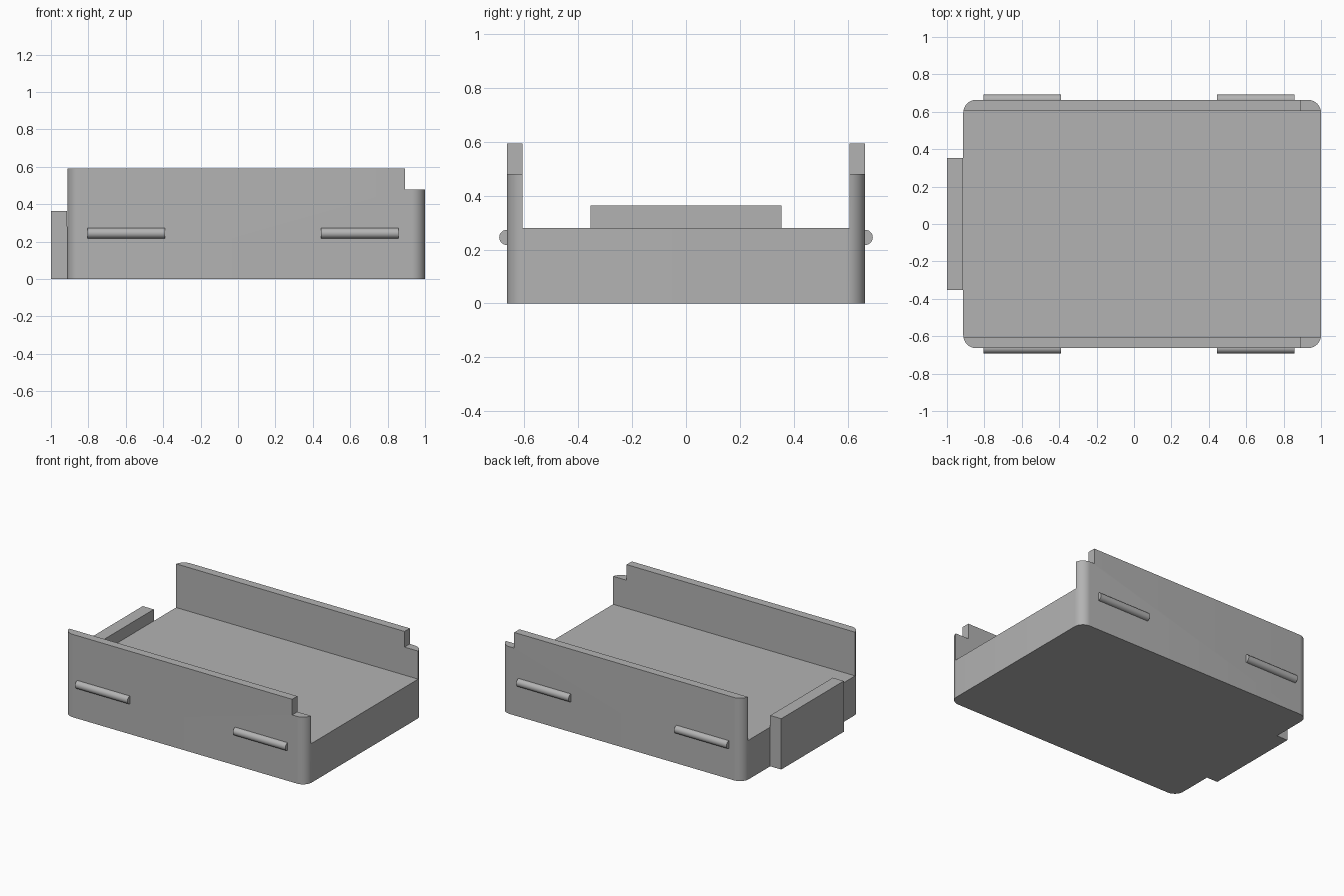
import bpy
import math
from mathutils import Matrix

default = bpy.data.objects.get("Cube")
if default:
    bpy.data.objects.remove(default, do_unlink=True)

grey = bpy.data.materials.new("plain grey")
grey.use_nodes = True
colour = (0.45, 0.45, 0.45, 1)
grey.diffuse_color = colour
grey.node_tree.nodes["Principled BSDF"].inputs["Base Color"].default_value = colour


def box(name, x, y, z):
    """Axis-aligned box from (low, high) pairs."""
    bpy.ops.mesh.primitive_cube_add(size=1)
    ob = bpy.context.object
    ob.name = name
    spans = (x, y, z)
    mid = [(a + b) / 2 for a, b in spans]
    size = [b - a for a, b in spans]
    ob.data.transform(Matrix.LocRotScale(mid, None, size))
    ob.data.materials.append(grey)
    return ob


def activate(ob):
    bpy.ops.object.select_all(action="DESELECT")
    ob.select_set(True)
    bpy.context.view_layer.objects.active = ob


def cut(ob, cutter):
    cutter.hide_render = True
    mod = ob.modifiers.new("cut", "BOOLEAN")
    mod.operation = "DIFFERENCE"
    mod.solver = "EXACT"
    mod.object = cutter
    activate(ob)
    bpy.ops.object.modifier_apply(modifier=mod.name)
    bpy.data.objects.remove(cutter, do_unlink=True)


# Tray: solid block with rounded upright corners
tray = box("tray", (-0.913, 1), (-0.664, 0.664), (0, 0.592))
weights = tray.data.attributes.new("bevel_weight_edge", "FLOAT", "EDGE")
for edge in tray.data.edges:
    a, b = (tray.data.vertices[i].co for i in edge.vertices)
    weights.data[edge.index].value = float(abs(a.z - b.z) > 0.1)
bevel = tray.modifiers.new("round corners", "BEVEL")
bevel.limit_method = "WEIGHT"
bevel.width = 0.07
bevel.segments = 10
activate(tray)
bpy.ops.object.modifier_apply(modifier=bevel.name)

# Open channel between the side walls, and the lowered wall ends
cut(tray, box("channel_cutter", (-2, 2), (-0.605, 0.605), (0.28, 1)))
cut(tray, box("notch_cutter", (0.893, 2), (-1, 1), (0.48, 1)))
activate(tray)
bpy.ops.object.shade_smooth_by_angle(angle=math.radians(30))

# Raised end block
box("end_block", (-1, -0.913), (-0.353, 0.353), (0, 0.363))

# Half-sunk rounded ribs on both side walls
for side, y in (("front", -0.664), ("back", 0.664)):
    for end, x in (("right", -0.597), ("left", 0.651)):
        bpy.ops.mesh.primitive_cylinder_add(
            vertices=32, radius=0.028, depth=0.414,
            location=(x, y, 0.245), rotation=(0, math.pi / 2, 0))
        rib = bpy.context.object
        rib.name = f"{side}_{end}_rib"
        rib.data.materials.append(grey)
        bpy.ops.object.shade_smooth_by_angle(angle=math.radians(30))
